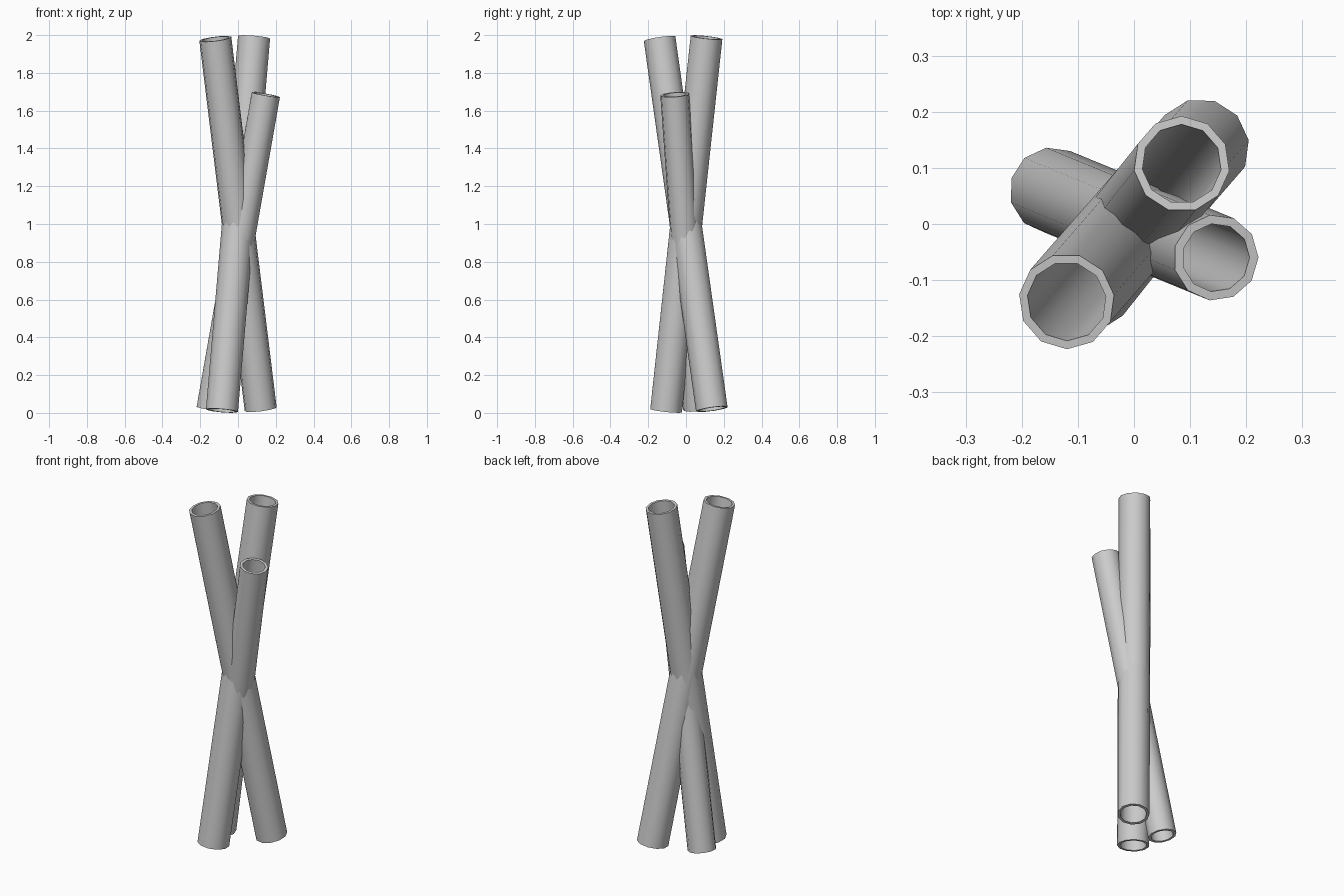
import bpy
import bmesh
from math import cos, sin, tau, radians
from mathutils import Vector

cube = bpy.data.objects.get("Cube")
if cube:
    bpy.data.objects.remove(cube)

SIDES = 11

grey = bpy.data.materials.new("plain grey")
grey.use_nodes = True
colour = (0.6, 0.6, 0.6, 1)
grey.diffuse_color = colour
grey.node_tree.nodes["Principled BSDF"].inputs["Base Color"].default_value = colour


def tube(name, bottom, top, outer, inner, first_angle):
    """Open hollow pipe between two points, with square-cut ends."""
    bottom, top = Vector(bottom), Vector(top)
    turn = Vector((0, 0, 1)).rotation_difference(top - bottom)
    bm = bmesh.new()

    def ring(centre, radius):
        angles = [radians(first_angle) + tau * i / SIDES for i in range(SIDES)]
        return [bm.verts.new(centre + turn @ Vector((radius * cos(a), radius * sin(a), 0)))
                for a in angles]

    # Outer wall, top rim, inner wall, bottom rim
    rings = [ring(bottom, outer), ring(top, outer), ring(top, inner), ring(bottom, inner)]
    for k in range(4):
        a, b = rings[k], rings[(k + 1) % 4]
        for i in range(SIDES):
            j = (i + 1) % SIDES
            bm.faces.new((a[i], a[j], b[j], b[i]))
    bmesh.ops.recalc_face_normals(bm, faces=bm.faces)

    mesh = bpy.data.meshes.new(name)
    bm.to_mesh(mesh)
    bm.free()
    mesh.materials.append(grey)
    obj = bpy.data.objects.new(name, mesh)
    bpy.context.collection.objects.link(obj)
    bpy.ops.object.select_all(action="DESELECT")
    obj.select_set(True)
    bpy.context.view_layer.objects.active = obj
    bpy.ops.object.shade_smooth_by_angle(angle=radians(40))


# Two long tubes crossing at mid height, and a shorter thinner one
tube("front_leaning_tube", (0.12, 0.138, 0.02), (-0.12, -0.138, 1.98), 0.086, 0.071, -90)
tube("back_leaning_tube", (-0.085, -0.107, 0.012), (0.085, 0.107, 1.988), 0.086, 0.071, 90)
tube("short_tube", (-0.146, 0.06, 0.02), (0.146, -0.06, 1.685), 0.077, 0.061, 0)
